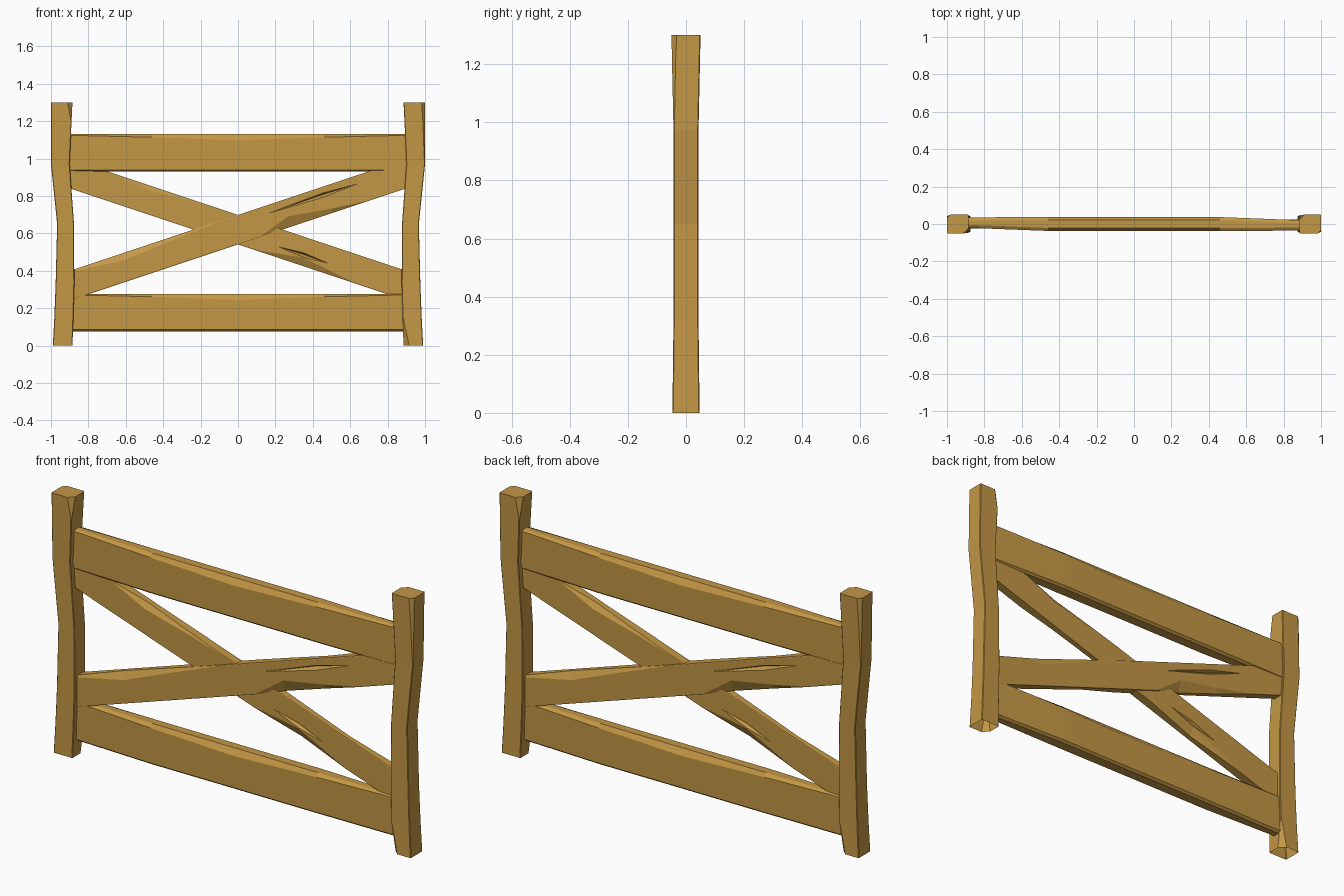
import bpy, bmesh
from math import pi

if "Cube" in bpy.data.objects:
    bpy.data.objects.remove(bpy.data.objects["Cube"])

wood = bpy.data.materials.new("wood")
wood.diffuse_color = (0.55, 0.31, 0.06, 1)
wood.use_nodes = True
wood.node_tree.nodes["Principled BSDF"].inputs["Base Color"].default_value = wood.diffuse_color


def section(u0, u1, v0, v1, chips):
    """Rectangle with four chamfered corners; each chip is (du, dv)."""
    (a, b), (c, d), (e, f), (g, h) = chips
    return [(u0, v0 + b), (u0 + a, v0), (u1 - c, v0), (u1, v0 + d),
            (u1, v1 - f), (u1 - e, v1), (u0 + g, v1), (u0, v1 - h)]


def loft(name, rings, cap_start=True):
    bm = bmesh.new()
    rows = [[bm.verts.new(p) for p in r] for r in rings]
    n = len(rows[0])
    for r, s in zip(rows, rows[1:]):
        for i in range(n):
            j = (i + 1) % n
            bm.faces.new((r[i], r[j], s[j], s[i]))
    if cap_start:
        bm.faces.new(rows[0])
    bm.faces.new(rows[-1])
    bmesh.ops.recalc_face_normals(bm, faces=bm.faces)
    me = bpy.data.meshes.new(name)
    bm.to_mesh(me)
    bm.free()
    me.materials.append(wood)
    ob = bpy.data.objects.new(name, me)
    bpy.context.collection.objects.link(ob)
    return ob


def turned_copy(ob, name):
    """The fence repeats itself after a half turn about z."""
    new = ob.copy()
    new.name = name
    new.rotation_euler.z = pi
    bpy.context.collection.objects.link(new)


# Posts: z, outer x, inner x, half depth, corner chips (inner front, back inner, back outer)
E = 0.003
post_rows = [(0.00, -0.99, -0.885, 0.047, E, 0.03, E),
             (0.15, -0.982, -0.88, 0.045, E, E, E),
             (0.33, -0.975, -0.875, 0.043, E, E, E),
             (0.65, -0.967, -0.877, 0.043, E, E, E),
             (0.97, -1.00, -0.90, 0.043, E, E, E),
             (1.20, -1.00, -0.89, 0.048, E, E, 0.012),
             (1.30, -1.00, -0.885, 0.05, 0.026, E, 0.018)]
rings = []
for z, x0, x1, h, fi, bi, bo in post_rows:
    s = section(x0, x1, -h, h, [(E, E), (fi, fi), (bi, bi), (bo, bo)])
    rings.append([(x, y, z) for x, y in s])
post = loft("left_post", rings, cap_start=False)
turned_copy(post, "right_post")

# Rails: x, front y, back y, edge chamfer height
rail_rows = [(-0.9, -0.02, 0.035, 0.006), (-0.46, -0.037, 0.038, 0.016),
             (0, -0.037, 0.037, 0.033), (0.46, -0.038, 0.037, 0.016),
             (0.9, -0.035, 0.02, 0.006)]
for name, z0, z1 in (("lower_rail", 0.075, 0.277), ("upper_rail", 0.93, 1.13)):
    rings = []
    for x, y0, y1, c in rail_rows:
        top, low = (0.016, c), (0.012, 0.01)
        s = section(y0, y1, z0, z1, [low, low, top, top])
        rings.append([(x, y, z) for y, z in s])
    loft(name, rings)

# Braces: x, chip heights at front low, back low, back high, front high
MID, SLOPE = 0.62, 0.333
brace_rows = [(-0.92, E, E, E, E), (-0.62, E, E, E, 0.04),
              (-0.35, E, 0.045, E, 0.02), (-0.1, E, E, E, E),
              (0.12, E, E, E, E), (0.27, 0.06, E, 0.012, E),
              (0.5, 0.025, E, 0.03, E), (0.68, E, E, E, E), (0.92, E, E, E, E)]
rings = []
for x, *chips in brace_rows:
    y = -0.004 - 0.006 * x
    s = section(y - 0.024, y + 0.024, -0.079, 0.079,
                [(min(c * 0.6, 0.022), c) for c in chips])
    rings.append([(x, u, MID + SLOPE * x + v) for u, v in s])
brace = loft("rising_brace", rings)

# Long carved splits in the brace, front and back
for k, (xa, xm, xb, dv, side) in enumerate([(0.13, 0.45, 0.66, 0.032, -1),
                                            (-0.5, -0.35, -0.2, -0.02, 1)]):
    def pt(x, v, depth):
        face = -0.004 - 0.006 * x + side * 0.024
        return (x, face - side * depth, MID + SLOPE * x + v)
    ring = [pt(xm, dv - 0.016, -0.006), pt(xm, dv + 0.016, -0.006), pt(xm, dv + 0.004, 0.018)]
    bm = bmesh.new()
    mid = [bm.verts.new(p) for p in ring]
    for x in (xa, xb):
        tip = bm.verts.new(pt(x, dv, -0.002))
        for i in range(3):
            bm.faces.new((mid[i], mid[(i + 1) % 3], tip))
    bmesh.ops.recalc_face_normals(bm, faces=bm.faces)
    me = bpy.data.meshes.new("split_cutter")
    bm.to_mesh(me)
    bm.free()
    me.materials.append(wood)
    cutter = bpy.data.objects.new("split_cutter", me)
    cutter.hide_render = True
    bpy.context.collection.objects.link(cutter)
    mod = brace.modifiers.new("split", 'BOOLEAN')
    mod.operation, mod.solver, mod.object = 'DIFFERENCE', 'EXACT', cutter
    bpy.context.view_layer.objects.active = brace
    bpy.ops.object.modifier_apply(modifier=mod.name)
    bpy.data.objects.remove(cutter)
turned_copy(brace, "falling_brace")
